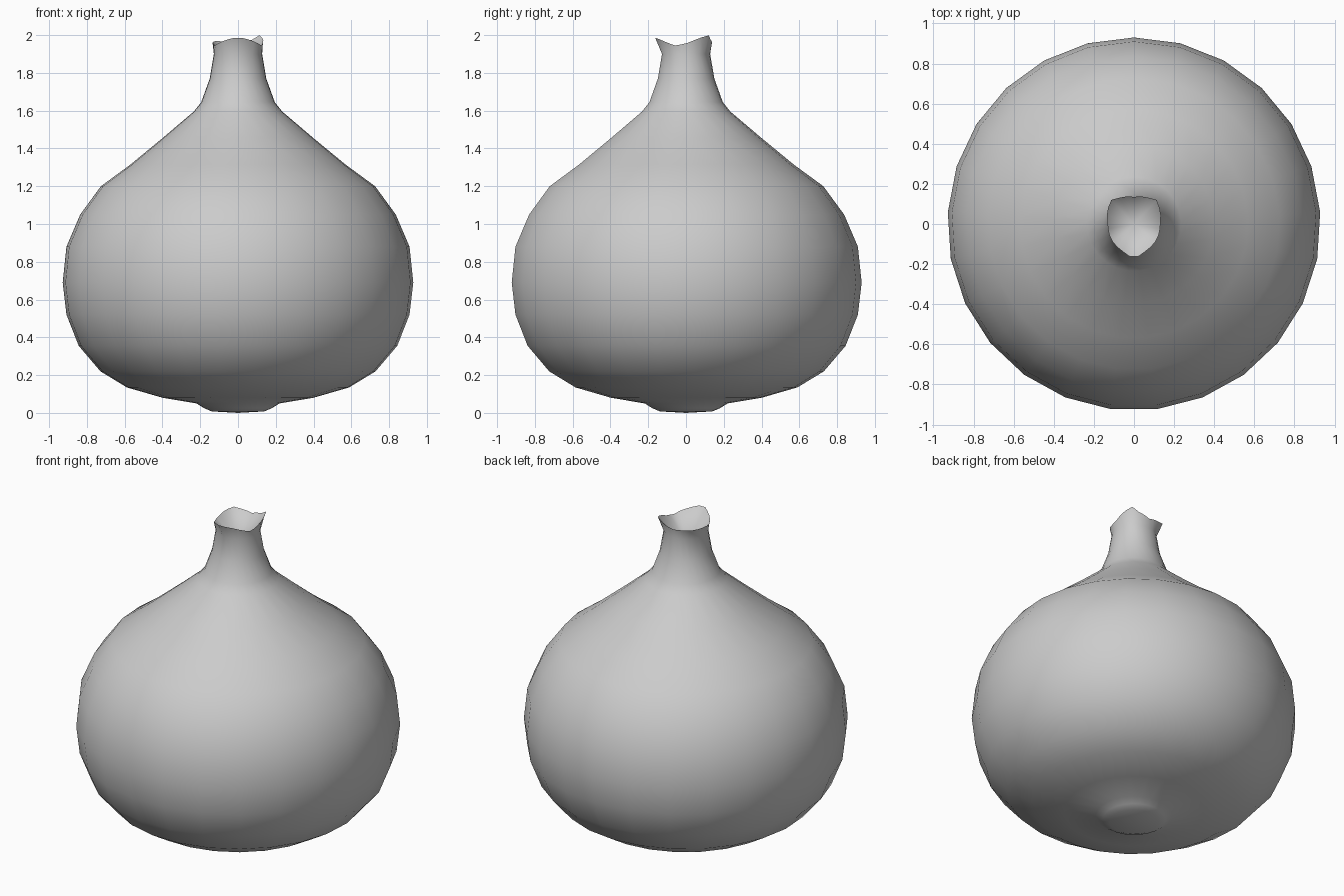
import bpy, bmesh
from math import sin, cos, pi, degrees

cube = bpy.data.objects.get("Cube")
if cube:
    bpy.data.objects.remove(cube, do_unlink=True)

SIDES = 25

# Outer profile from the foot to the neck: (radius, height)
PROFILE = [(0.14, 0.008), (0.18, 0.025), (0.22, 0.05), (0.40, 0.08),
           (0.59, 0.135), (0.73, 0.22), (0.845, 0.355), (0.91, 0.52),
           (0.93, 0.69), (0.91, 0.88), (0.837, 1.05), (0.727, 1.2),
           (0.57, 1.315), (0.40, 1.455), (0.235, 1.595), (0.195, 1.645),
           (0.15, 1.77), (0.128, 1.9)]

# Uneven torn rim: (degrees clockwise from the back, radius, height)
RIM = [(0, 0.135, 1.955), (30, 0.15, 1.975), (44, 0.166, 2.0),
       (60, 0.148, 1.985), (90, 0.13, 1.955), (115, 0.135, 1.945),
       (155, 0.145, 1.975), (180, 0.172, 1.99), (205, 0.145, 1.975),
       (245, 0.135, 1.945), (270, 0.13, 1.955), (300, 0.15, 1.965),
       (316, 0.166, 1.97), (330, 0.15, 1.965), (360, 0.135, 1.955)]


def rim_at(angle):
    for (a0, r0, z0), (a1, r1, z1) in zip(RIM, RIM[1:]):
        if angle <= a1:
            t = (angle - a0) / (a1 - a0)
            return r0 + (r1 - r0) * t, z0 + (z1 - z0) * t
    return RIM[-1][1:]


def make_ring(bm, shape):
    ring = []
    for i in range(SIDES):
        a = 2 * pi * i / SIDES
        r, z = shape(degrees(a))
        ring.append(bm.verts.new((r * sin(a), r * cos(a), z)))
    return ring


def cap(bm, ring, z):
    centre = bm.verts.new((0, 0, z))
    for i in range(SIDES):
        bm.faces.new((ring[i], ring[(i + 1) % SIDES], centre))


# Bulb: lathed rings, flared rim, hollow mouth and closed foot
bm = bmesh.new()
rings = [make_ring(bm, lambda a, p=p: p) for p in PROFILE]
rings.append(make_ring(bm, rim_at))
for low, high in zip(rings, rings[1:]):
    for i in range(SIDES):
        j = (i + 1) % SIDES
        bm.faces.new((low[i], low[j], high[j], high[i]))
cap(bm, rings[0], 0.0)
cap(bm, rings[-1], 1.82)
bmesh.ops.recalc_face_normals(bm, faces=bm.faces)

mesh = bpy.data.meshes.new("bulb")
bm.to_mesh(mesh)
bm.free()
bulb = bpy.data.objects.new("bulb", mesh)
bpy.context.collection.objects.link(bulb)

# Plain grey material
grey = bpy.data.materials.new("light_grey")
grey.use_nodes = True
colour = (0.6, 0.6, 0.6, 1)
grey.diffuse_color = colour
grey.node_tree.nodes["Principled BSDF"].inputs["Base Color"].default_value = colour
mesh.materials.append(grey)

# Smooth skin with a crisp rim
bpy.ops.object.select_all(action="DESELECT")
bulb.select_set(True)
bpy.context.view_layer.objects.active = bulb
bpy.ops.object.shade_smooth_by_angle(angle=pi / 3)
